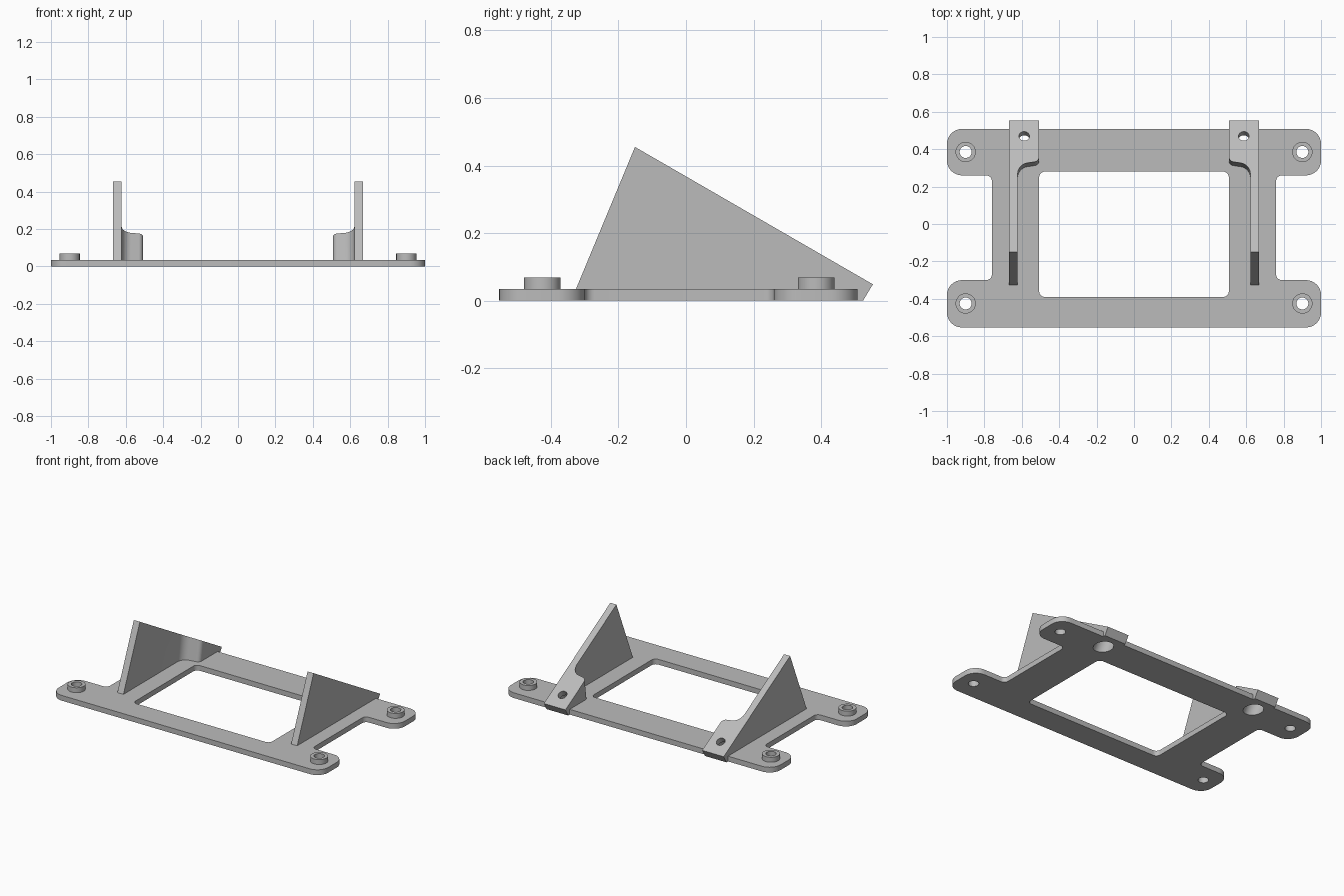
import bpy, bmesh, math
from mathutils import Vector, Matrix

if "Cube" in bpy.data.objects:
    bpy.data.objects.remove(bpy.data.objects["Cube"], do_unlink=True)

grey = bpy.data.materials.new("plain grey")
grey.use_nodes = True
COLOUR = (0.5, 0.5, 0.5, 1)
grey.diffuse_color = COLOUR
grey.node_tree.nodes["Principled BSDF"].inputs["Base Color"].default_value = COLOUR

PLATE_T = 0.035
SLOPE = math.radians(30)
APEX_Y, APEX_Z = -0.151, 0.455


def make_object(name, bm):
    bmesh.ops.recalc_face_normals(bm, faces=bm.faces)
    mesh = bpy.data.meshes.new(name)
    bm.to_mesh(mesh)
    bm.free()
    mesh.materials.append(grey)
    obj = bpy.data.objects.new(name, mesh)
    bpy.context.collection.objects.link(obj)
    return obj


def loft(name, bottom, top):
    """Solid between two matching outlines."""
    bm = bmesh.new()
    low = [bm.verts.new(p) for p in bottom]
    high = [bm.verts.new(p) for p in top]
    n = len(low)
    bm.faces.new(low[::-1])
    bm.faces.new(high)
    for i in range(n):
        j = (i + 1) % n
        bm.faces.new((low[i], low[j], high[j], high[i]))
    return make_object(name, bm)


def prism(name, outline, z0, z1):
    return loft(name, [(x, y, z0) for x, y in outline], [(x, y, z1) for x, y in outline])


def rounded(corners, steps=8):
    """Fillet each right-angled corner given as (x, y, radius)."""
    out = []
    for i, (x, y, r) in enumerate(corners):
        p = Vector((x, y))
        a = (Vector(corners[i - 1][:2]) - p).normalized() * r
        b = (Vector(corners[(i + 1) % len(corners)][:2]) - p).normalized() * r
        for k in range(steps + 1):
            t = k / steps * math.pi / 2
            out.append(tuple(p + a * (1 - math.sin(t)) + b * (1 - math.cos(t))))
    return out


def cylinder(name, radius, depth, matrix):
    bm = bmesh.new()
    bmesh.ops.create_cone(bm, cap_ends=True, segments=40, radius1=radius,
                          radius2=radius, depth=depth, matrix=matrix)
    return make_object(name, bm)


def cut(obj, cutters):
    for c in cutters:
        mod = obj.modifiers.new("cut", 'BOOLEAN')
        mod.operation, mod.solver, mod.object = 'DIFFERENCE', 'EXACT', c
    bpy.context.view_layer.update()
    result = bpy.data.meshes.new_from_object(
        obj.evaluated_get(bpy.context.evaluated_depsgraph_get()))
    obj.modifiers.clear()
    obj.data = result


# Base plate: H-shaped outline, right half mirrored
half = [(1, -0.553, 0.08), (1, -0.3, 0.08), (0.76, -0.3, 0.03),
        (0.76, 0.26, 0.03), (1, 0.26, 0.08), (1, 0.508, 0.08)]
outline = rounded(half + [(-x, y, r) for x, y, r in reversed(half)])
plate = prism("base_plate", outline, 0, PLATE_T)
blank = prism("plate_blank", outline, -0.2, PLATE_T)
window = prism("window_cutter", rounded(
    [(-0.507, -0.39, 0.03), (0.507, -0.39, 0.03), (0.507, 0.28, 0.03), (-0.507, 0.28, 0.03)]),
    -0.1, 0.1)
helpers = [window, blank]
plate_cutters = [window]
parts = [plate]

# Screw bosses on the four arms
for x, sx in ((0.9, "left"), (-0.9, "right")):
    for y, sy in ((-0.425, "front"), (0.385, "back")):
        hole = cylinder("screw_hole_cutter", 0.032, 0.4, Matrix.Translation((x, y, 0)))
        boss = cylinder(f"{sy}_{sx}_boss", 0.054, 0.033,
                        Matrix.Translation((x, y, PLATE_T + 0.0165)))
        cut(boss, [hole])
        plate_cutters.append(hole)
        helpers.append(hole)
        parts.append(boss)


def arc(cx, cy, r, start, end, steps=10):
    for k in range(steps + 1):
        a = math.radians(start + (end - start) * k / steps)
        yield cx + r * math.cos(a), cy + r * math.sin(a)


# Sloped brackets: thin wall flowing into a wider pad, as (x, top y, bottom y)
OUT, WALL, PAD = 0.667, 0.622, 0.507
path = [(OUT, 0.553, 0.524), (OUT, APEX_Y, -0.34), (WALL, APEX_Y, -0.34)]
curve = list(arc(0.562, 0.267, 0.06, 0, 80)) + list(arc(0.535, 0.36, 0.028, 260, 180))
path += [(x, y, y - 0.025) for x, y in curve]
path.append((PAD, 0.553, 0.524))

for s, side in ((1, "left"), (-1, "right")):
    bracket = loft(f"{side}_bracket",
                   [(s * x, yb, 0) for x, yt, yb in path],
                   [(s * x, yt, APEX_Z - (yt - APEX_Y) * math.tan(SLOPE))
                    for x, yt, yb in path])
    # Screw hole square to the slope, with a wide access bore from below
    hole_z = APEX_Z - (0.47 - APEX_Y) * math.tan(SLOPE)
    frame = Matrix.Translation((s * 0.587, 0.47, hole_z)) @ Matrix.Rotation(-SLOPE, 4, 'X')
    screw = cylinder("slope_hole_cutter", 0.028, 0.6, frame)
    bore = cylinder("access_bore_cutter", 0.058, 0.3,
                    frame @ Matrix.Translation((0, 0, -0.04 - 0.15)))
    cut(bracket, [blank, screw, bore])
    # Foot of the bracket overhanging the plate edge
    foot = loft(f"{side}_bracket_foot",
                [(s * x, y, 0) for x, y in ((PAD, 0.508), (OUT, 0.508), (OUT, 0.524), (PAD, 0.524))],
                [(s * x, y, PLATE_T) for x, y in
                 ((PAD, 0.508), (OUT, 0.508), (OUT, 0.5443), (PAD, 0.5443))])
    plate_cutters += [bore]
    helpers += [screw, bore]
    parts += [bracket, foot]

cut(plate, plate_cutters)
for h in helpers:
    bpy.data.objects.remove(h, do_unlink=True)

# Smooth the rounded walls, keep the edges crisp
bpy.ops.object.select_all(action='DESELECT')
for p in parts:
    p.select_set(True)
bpy.context.view_layer.objects.active = plate
bpy.ops.object.shade_smooth_by_angle(angle=math.radians(30))
